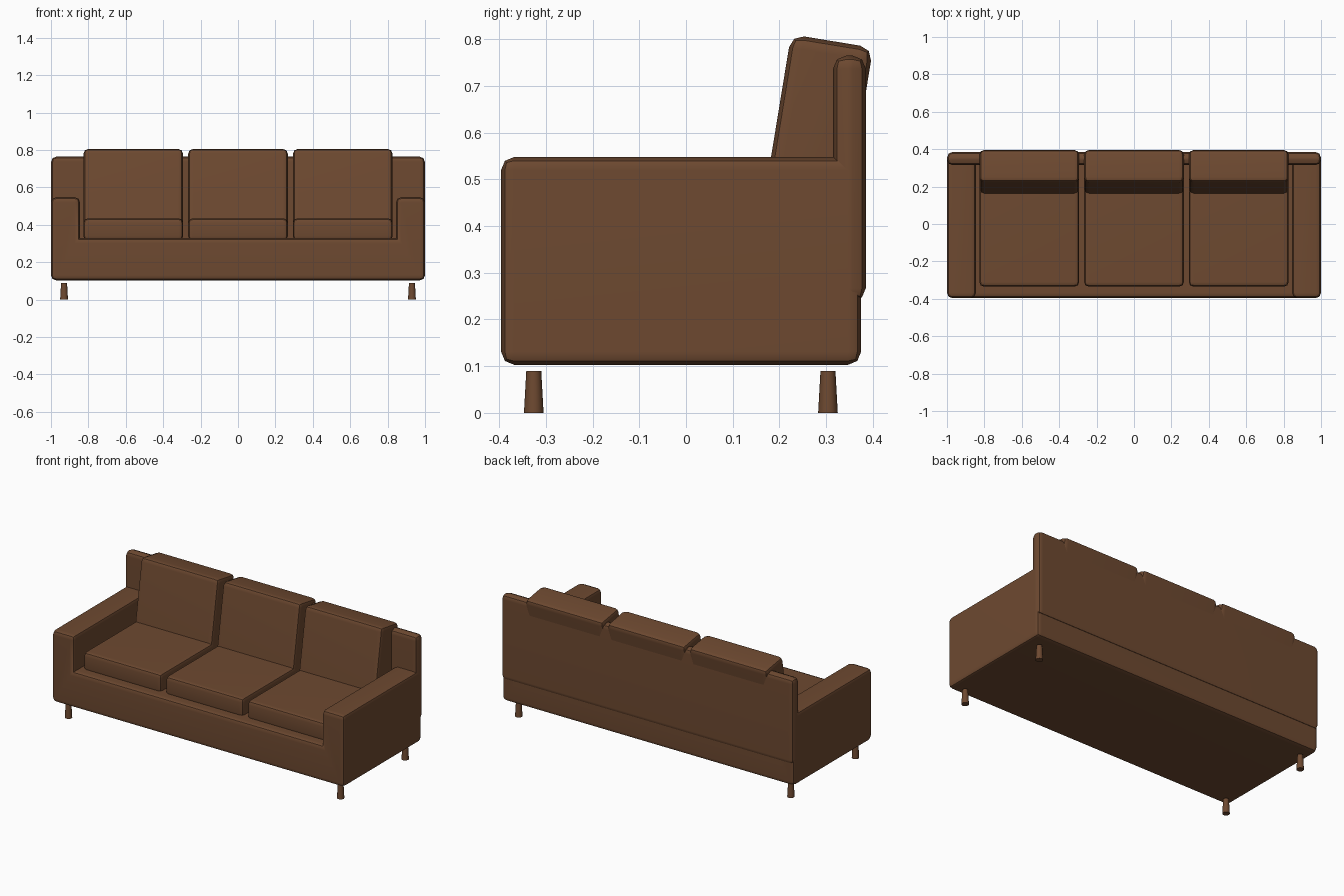
import bpy, bmesh, math

if "Cube" in bpy.data.objects:
    bpy.data.objects.remove(bpy.data.objects["Cube"], do_unlink=True)


def make_material(name, color):
    mat = bpy.data.materials.new(name)
    mat.use_nodes = True
    mat.diffuse_color = color
    mat.node_tree.nodes["Principled BSDF"].inputs["Base Color"].default_value = color
    return mat


brown = make_material("brown leather", (0.155, 0.067, 0.03, 1))


def finish(name, bm, angle=40):
    bmesh.ops.recalc_face_normals(bm, faces=bm.faces[:])
    mesh = bpy.data.meshes.new(name)
    bm.to_mesh(mesh)
    bm.free()
    mesh.materials.append(brown)
    obj = bpy.data.objects.new(name, mesh)
    bpy.context.collection.objects.link(obj)
    bpy.ops.object.select_all(action="DESELECT")
    obj.select_set(True)
    bpy.context.view_layer.objects.active = obj
    bpy.ops.object.shade_smooth_by_angle(angle=math.radians(angle))
    # Keep the broad panels flat while the rounded edges stay soft
    weighted = obj.modifiers.new("flat panels", "WEIGHTED_NORMAL")
    weighted.keep_sharp = True
    return obj


def round_edges(bm, edges, width):
    bmesh.ops.bevel(bm, geom=edges, offset=width, offset_type="OFFSET",
                    segments=2, profile=0.5, affect="EDGES", clamp_overlap=True)


def soft_box(name, center, size, width, tilt=0):
    bm = bmesh.new()
    bmesh.ops.create_cube(bm, size=1)
    bmesh.ops.scale(bm, vec=size, verts=bm.verts)
    round_edges(bm, bm.edges[:], width)
    obj = finish(name, bm)
    obj.location = center
    obj.rotation_euler.x = math.radians(tilt)
    return obj


# Frame: base and both arms as one U-shaped profile, rounded on outer edges
FRONT, BACK = -0.396, 0.375
half = [(1, 0.103), (1, 0.548), (0.845, 0.548), (0.845, 0.33)]
outline = half + [(-x, z) for x, z in reversed(half)]
bm = bmesh.new()
face = bm.faces.new([bm.verts.new((x, FRONT, z)) for x, z in outline])
grown = bmesh.ops.extrude_face_region(bm, geom=[face], use_keep_orig=True)
moved = [v for v in grown["geom"] if isinstance(v, bmesh.types.BMVert)]
bmesh.ops.translate(bm, vec=(0, BACK - FRONT, 0), verts=moved)
bmesh.ops.recalc_face_normals(bm, faces=bm.faces[:])
round_edges(bm, [e for e in bm.edges if e.is_convex], 0.028)
finish("frame_with_arms", bm)

# Backrest panel across the full width
soft_box("backrest", (0, 0.35, 0.502), (1.998, 0.07, 0.526), 0.028)

# Three seat cushions and three leaning back cushions
for label, x in (("right", -0.56), ("middle", 0), ("left", 0.56)):
    soft_box(label + "_seat_cushion", (x, -0.02, 0.375), (0.534, 0.63, 0.12), 0.025)
    soft_box(label + "_back_cushion", (x, 0.279, 0.589), (0.534, 0.178, 0.42), 0.028, -9.3)

# Four legs flaring towards the floor
for side, x in (("right", -0.93), ("left", 0.93)):
    for end, y in (("front", -0.326), ("back", 0.304)):
        bm = bmesh.new()
        bmesh.ops.create_cone(bm, cap_ends=True, segments=12, radius1=0.021,
                              radius2=0.016, depth=0.09)
        leg = finish(end + "_" + side + "_leg", bm)
        leg.location = (x, y, 0.045)
